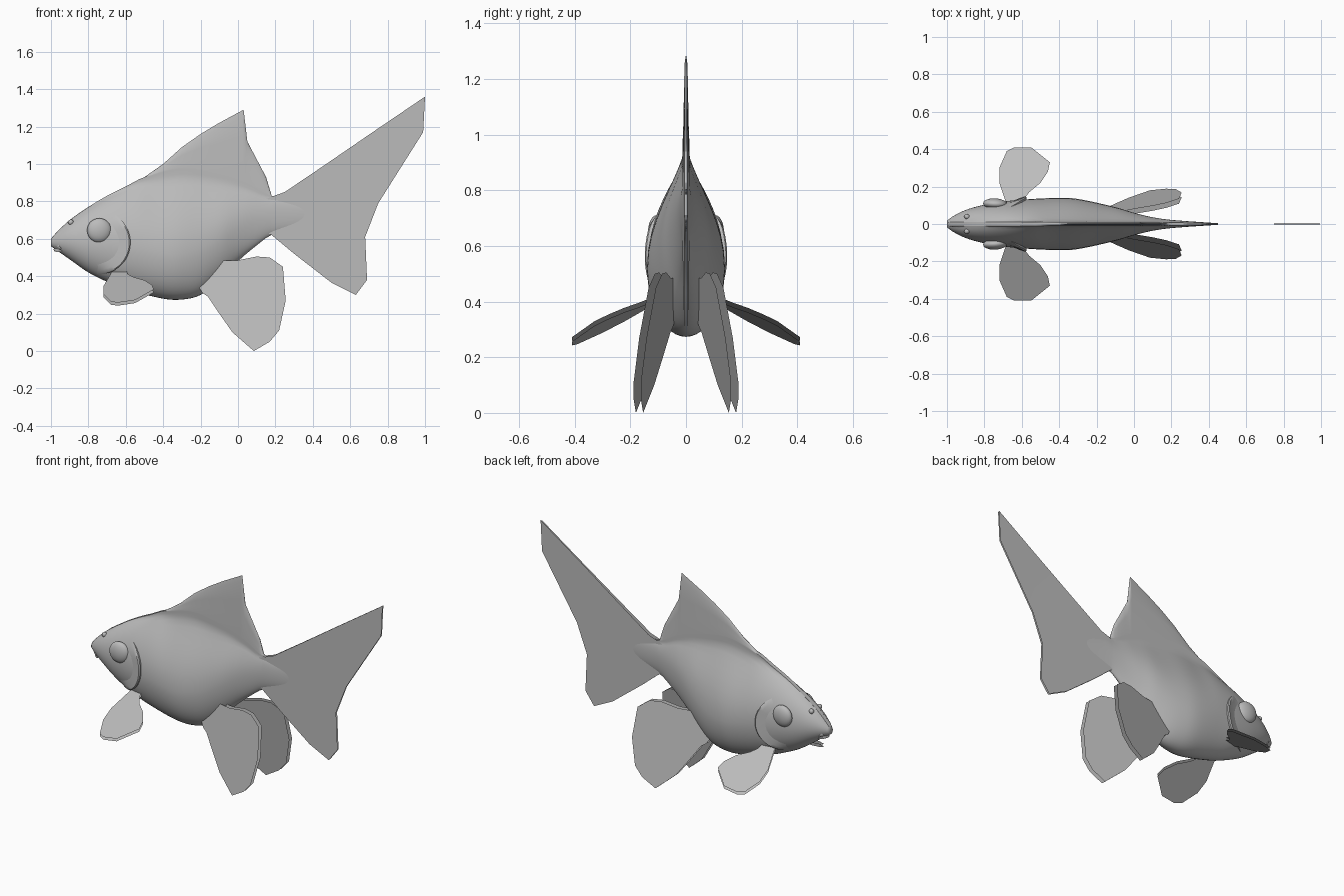
import bpy, bmesh
from math import sin, cos, pi, radians, sqrt

cube = bpy.data.objects.get("Cube")
if cube:
    bpy.data.objects.remove(cube)

GREY = (0.5, 0.5, 0.5, 1)
skin = bpy.data.materials.new("plain grey")
skin.use_nodes = True
skin.diffuse_color = GREY
skin.node_tree.nodes["Principled BSDF"].inputs["Base Color"].default_value = GREY


def finish(bm, name, angle=40, mirror=False):
    """Turn a bmesh into a smooth object, mirrored across the fish if asked."""
    bmesh.ops.recalc_face_normals(bm, faces=bm.faces)
    mesh = bpy.data.meshes.new(name)
    bm.to_mesh(mesh)
    bm.free()
    mesh.materials.append(skin)
    ob = bpy.data.objects.new(name, mesh)
    bpy.context.collection.objects.link(ob)
    bpy.ops.object.select_all(action='DESELECT')
    ob.select_set(True)
    bpy.context.view_layer.objects.active = ob
    bpy.ops.object.shade_smooth_by_angle(angle=radians(angle))
    if mirror:
        mod = ob.modifiers.new("mirror", 'MIRROR')
        mod.use_axis = (False, True, False)
        mod.use_mirror_merge = False
    return ob


def at(keys, x, smooth=True):
    """Read a curve of (x, value) keys."""
    if x <= keys[0][0]:
        return keys[0][1]
    if x >= keys[-1][0]:
        return keys[-1][1]
    i = next(k for k in range(len(keys) - 1) if x <= keys[k + 1][0])
    (xa, a), (xb, b) = keys[i], keys[i + 1]
    t = (x - xa) / (xb - xa)
    if not smooth:
        return a + (b - a) * t

    def slope(k):
        lo, hi = keys[max(k - 1, 0)], keys[min(k + 1, len(keys) - 1)]
        return (hi[1] - lo[1]) / (hi[0] - lo[0]) * (xb - xa)
    s, e = t * t * (3 - 2 * t), t * (1 - t)
    return a + (b - a) * s + e * (1 - t) * slope(i) - e * t * slope(i + 1)


# Body curves along x: belly line, back line, fin crest, half width, shoulder pinch
BELLY = [(-1, .56), (-.95, .525), (-.9, .49), (-.8, .42), (-.7, .37), (-.6, .33), (-.4, .28),
         (-.3, .275), (-.2, .3), (-.1, .38), (0, .48), (.1, .565), (.18, .62), (.45, .68)]
BACK = [(-1, .6), (-.97, .635), (-.9, .7), (-.8, .77), (-.7, .83), (-.6, .88), (-.5, .93),
        (-.3, .98), (-.1, .95), (.05, .9), (.18, .83), (.45, .8)]
CREST = [(-.5, .93), (-.4, 1), (-.3, 1.09), (-.2, 1.16), (-.1, 1.22), (.03, 1.29),
         (.05, 1.12), (.15, .93), (.18, .83)]
WIDTH = [(-1, .018), (-.97, .04), (-.9, .075), (-.8, .103), (-.7, .12), (-.6, .13), (-.4, .14),
         (-.3, .134), (-.1, .09), (0, .06), (.1, .036), (.2, .022), (.45, .004)]
PINCH = [(-1, 1), (-.8, 1.2), (-.6, 1.8), (-.4, 3.2), (0, 3), (.2, 1)]
WAIST = [(-1, .5), (-.6, .42), (-.3, .35), (.2, .5)]


def frame(x):
    lo, hi = at(BELLY, x), at(BACK, x)
    return lo, hi, lo + (hi - lo) * at(WAIST, x), at(WIDTH, x), at(PINCH, x)


def half_width(x, z):
    """Distance from the middle plane to the skin."""
    lo, hi, mid, w, p = frame(x)
    u = (z - mid) / (hi - mid if z > mid else mid - lo)
    return w * sqrt(max(0, 1 - u * u)) ** (p if z > mid else 1)


# Body and dorsal fin in one loft
def section(x):
    lo, hi, mid, w, p = frame(x)
    pts = []
    for k in range(25):
        a = -pi / 2 + pi * k / 24
        z = mid + sin(a) * (hi - mid if a > 0 else mid - lo)
        y = w * max(cos(a), 0) ** (p if a > 0 else 1)
        pts.append((max(y, min(.012, w * .4)) if a > 0 else y, z))
    crest = max(hi, at(CREST, x, False) if -.5 < x < .18 else hi)
    for t in (.3, .6, .9, 1):
        pts.append((pts[24][0] * (1 - .6 * t) if t < 1 else 0, hi + (crest - hi) * t))
    return [(x, y, z) for y, z in pts] + [(x, -y, z) for y, z in pts[-2:0:-1]]


stations = sorted({round(-1 + .025 * i, 3) for i in range(59)} | {k[0] for k in CREST} | {-.99, .04})
bm = bmesh.new()
rings = [[bm.verts.new(p) for p in section(x)] for x in stations]
for r, s in zip(rings, rings[1:]):
    for i in range(len(r)):
        j = (i + 1) % len(r)
        bm.faces.new((r[i], r[j], s[j], s[i]))
bm.faces.new(rings[0])
bm.faces.new(rings[-1])
bmesh.ops.remove_doubles(bm, verts=bm.verts, dist=.0005)
finish(bm, "body_with_dorsal_fin", 60)


# Flat fins: an outline with a thin rim that swells to a thicker middle
def fin(name, outline, place, rim, mirror=False):
    bm = bmesh.new()
    for side in (1, -1):
        f = bm.faces.new([bm.verts.new((a, b, 0)) for a, b in outline])
        bm.normal_update()
        bmesh.ops.inset_region(bm, faces=[f], thickness=rim, use_even_offset=True)
        for v in f.verts:
            v.co.z = side
    bmesh.ops.remove_doubles(bm, verts=bm.verts, dist=.0005)
    bmesh.ops.triangulate(bm, faces=[f for f in bm.faces if len(f.verts) > 4])
    for v in bm.verts:
        v.co = place(*v.co)
    finish(bm, name, 50, mirror)


TAIL = [(.12, .8), (.18, .825), (.25, .85), (.45, .985), (.72, 1.17), (1, 1.36), (.99, 1.17),
        (.87, .98), (.75, .79), (.68, .61), (.69, .38), (.63, .3), (.5, .365), (.3, .52),
        (.18, .62), (.12, .65)]
fin("tail_fin", TAIL, lambda a, b, h: (a, h * max(.004, .016 - .016 * a), b), .04)

PELVIC = [(-.22, .36), (-.19, .31), (-.16, .29), (-.1, .2), (-.03, .1), (.05, .03), (.085, 0),
          (.17, .05), (.22, .11), (.255, .27), (.24, .45), (.17, .5), (.1, .505), (0, .485),
          (-.08, .485), (-.14, .44)]
fin("pelvic_fins", PELVIC,
    lambda a, b, h: (a, .15 + .2 * a - .17 * b + .013 * h, b), .025, True)

PECTORAL = [(-.67, .07), (-.69, .13), (-.72, .22), (-.72, .3), (-.68, .39), (-.64, .41),
            (-.55, .41), (-.5, .37), (-.45, .33), (-.46, .28), (-.5, .22), (-.56, .17),
            (-.59, .13), (-.6, .07)]
fin("pectoral_fins", PECTORAL,
    lambda a, b, h: (a, b, .4 - .52 * (b - .12) + .15 * (a + .65) + .008 * h), .02, True)

# Gill covers: crescents that lift off the skin towards the rear edge
bm = bmesh.new()
rows = []
for i in range(21):
    a = radians(-95 + 155 * i / 20)
    lift = min(1, 2 * sin(pi * i / 20))
    row = []
    for r, d in ((.55, -.004), (.7, .003), (.85, .01), (.96, .017), (1, .012), (.99, -.02)):
        x, z = -.74 + .165 * r * cos(a), .58 + .17 * r * sin(a)
        row.append(bm.verts.new((x, half_width(x, z) + (d * lift if d > 0 else d), z)))
    rows.append(row)
for r, s in zip(rows, rows[1:]):
    for i in range(len(r) - 1):
        bm.faces.new((r[i], r[i + 1], s[i + 1], s[i]))
finish(bm, "gill_covers", 50, True)


# Eyes and nostrils: flattened balls set in the skin
def ball(name, x, z, size, depth):
    bm = bmesh.new()
    bmesh.ops.create_uvsphere(bm, u_segments=24, v_segments=14, radius=1)
    y = half_width(x, z)
    for v in bm.verts:
        v.co = (x + v.co.x * size, y + v.co.y * depth - .1 * v.co.x * depth, z + v.co.z * size)
    finish(bm, name, 60, True)


ball("eyes", -.742, .645, .065, .03)
ball("nostrils", -.893, .688, .015, .014)


# Lips: bent tubes around the mouth opening
def lip(name, corner, front, thick):
    bm = bmesh.new()
    rings = []
    for i in range(13):
        a = pi * (i / 12 - .5)
        t = cos(a)
        x, z = (c + (f - c) * t for c, f in zip(corner[::2], front))
        r = thick * (.35 + .65 * t)
        rings.append([bm.verts.new((x + r * cos(q) * t, corner[1] * sin(a) + r * cos(q) * sin(a),
                                    z + r * sin(q)))
                      for q in (2 * pi * k / 8 for k in range(8))])
    for r, s in zip(rings, rings[1:]):
        for i in range(8):
            bm.faces.new((r[i - 1], r[i], s[i], s[i - 1]))
    bm.faces.new(rings[0])
    bm.faces.new(rings[-1])
    finish(bm, name, 60)


lip("upper_lip", (-.945, .042, .545), (-.985, .578), .014)
lip("lower_lip", (-.94, .038, .532), (-.975, .542), .011)
